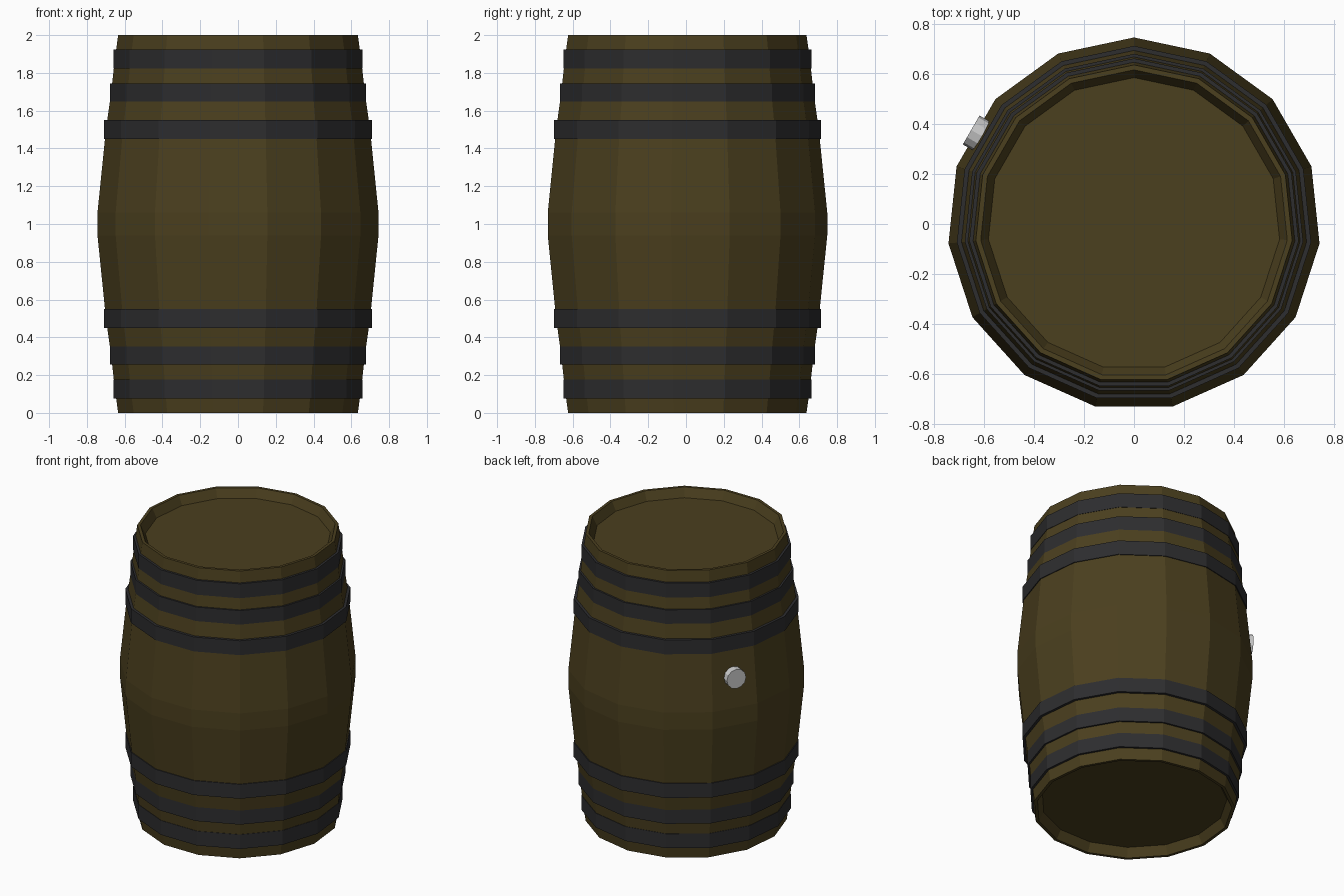
import bpy, bmesh, math
from mathutils import Matrix, Vector

if "Cube" in bpy.data.objects:
    bpy.data.objects.remove(bpy.data.objects["Cube"])

SIDES = 15


def material(name, rgb):
    m = bpy.data.materials.new(name)
    m.diffuse_color = (*rgb, 1)
    m.use_nodes = True
    m.node_tree.nodes["Principled BSDF"].inputs["Base Color"].default_value = m.diffuse_color
    return m


wood = material("dark_wood", (0.07, 0.05, 0.013))
iron = material("dark_iron", (0.026, 0.026, 0.028))


def finish(name, bm, mat=None):
    bmesh.ops.recalc_face_normals(bm, faces=bm.faces)
    me = bpy.data.meshes.new(name)
    bm.to_mesh(me)
    bm.free()
    ob = bpy.data.objects.new(name, me)
    bpy.context.collection.objects.link(ob)
    if mat:
        me.materials.append(mat)
    return ob


def lathe(name, profile, mat, closed=False):
    """Flat-sided turned shape from (radius, z) pairs, one corner facing +y."""
    bm = bmesh.new()
    rings = []
    for r, z in profile:
        rings.append([bm.verts.new((r * math.cos(a), r * math.sin(a), z))
                      for a in (math.pi / 2 + math.tau * i / SIDES for i in range(SIDES))])
    pairs = list(zip(rings, rings[1:]))
    if closed:
        pairs.append((rings[-1], rings[0]))
    for lo, hi in pairs:
        for i in range(SIDES):
            j = (i + 1) % SIDES
            bm.faces.new((lo[i], lo[j], hi[j], hi[i]))
    if not closed:
        bm.faces.new(rings[0])
        bm.faces.new(rings[-1])
    return finish(name, bm, mat)


# Barrel body with recessed heads, mirrored about mid height
upper = [(0.748, 1.06), (0.703, 1.5), (0.676, 1.69), (0.656, 1.87),
         (0.638, 2.0), (0.618, 2.0), (0.587, 1.94)]
lower = [(r, 2 - z) for r, z in reversed(upper)]
lathe("barrel_body", lower + upper, wood)

# Iron hoops, three at each end
for n, (r, z) in enumerate([(0.714, 1.5), (0.682, 1.695), (0.664, 1.873)], 1):
    for end, zc in (("top", z), ("bottom", 2 - z)):
        h = 0.05
        lathe(f"{end}_hoop_{n}", [(r - 0.05, zc - h), (r, zc - h),
                                  (r, zc + h), (r - 0.05, zc + h)], iron, closed=True)

# Bung plug set into the back-left stave
out = Vector((math.cos(math.radians(150)), math.sin(math.radians(150)), 0))
bm = bmesh.new()
bmesh.ops.create_cone(bm, cap_ends=True, segments=12, radius1=0.067, radius2=0.067, depth=0.1,
                      matrix=Matrix.Translation(out * 0.704 + Vector((0, 0, 1.27)))
                      @ out.to_track_quat('Z', 'Y').to_matrix().to_4x4())
finish("bung_plug", bm)
